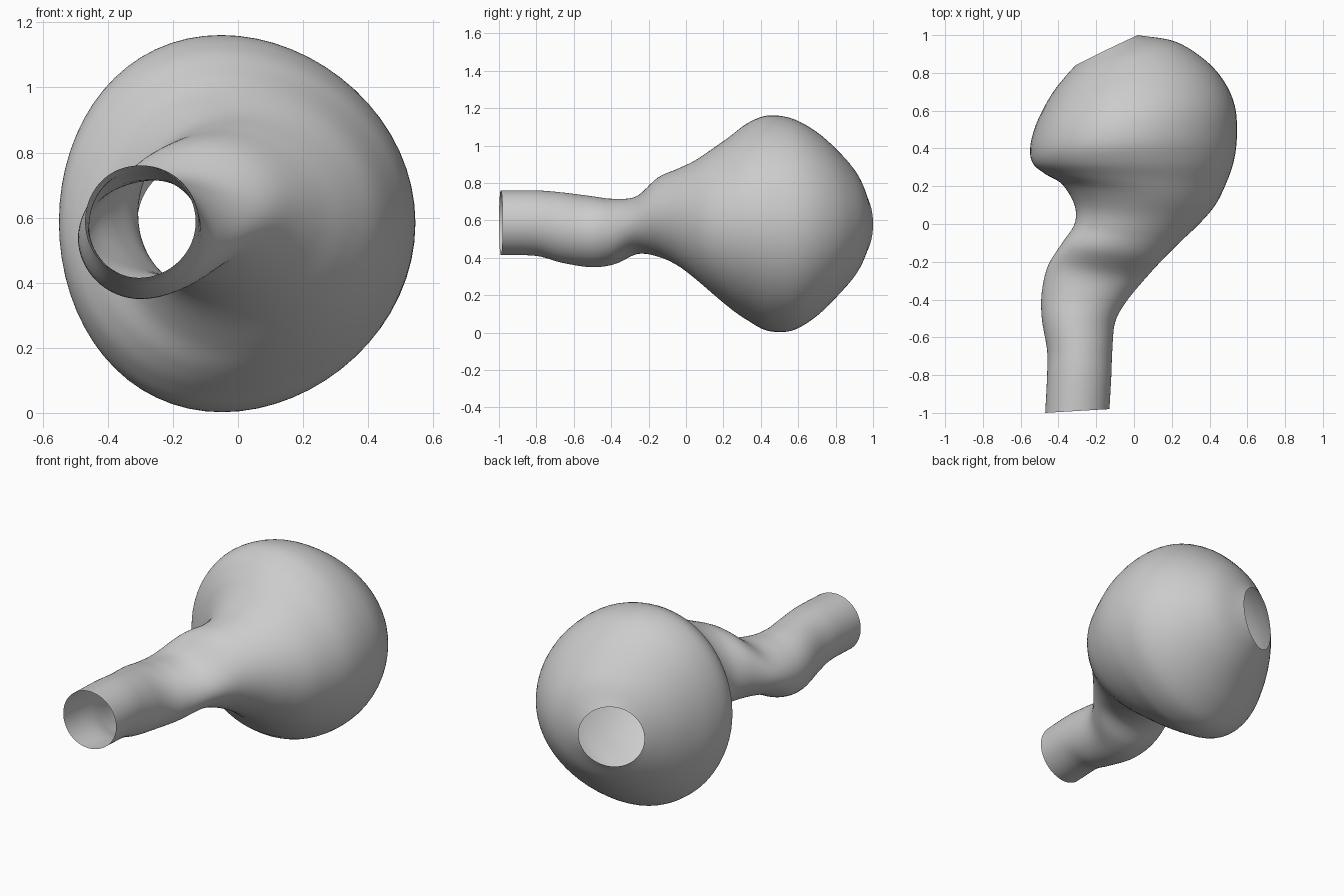
import bpy
import bmesh
from math import sin, cos, tau
from mathutils import Vector

SIDES = 64
STEPS = 6

default_cube = bpy.data.objects.get("Cube")
if default_cube:
    bpy.data.objects.remove(default_cube, do_unlink=True)

# One matte grey for the whole vessel
grey = bpy.data.materials.new("plain_grey")
grey.use_nodes = True
colour = (0.6, 0.6, 0.6, 1.0)
grey.diffuse_color = colour
grey.node_tree.nodes["Principled BSDF"].inputs["Base Color"].default_value = colour

# Cross-sections: right edge x y, left edge x y, lowest z, highest z
sections = [
    # straight open tube
    (-.47, -1, -.13, -.98, .415, .76),
    (-.46, -.8, -.12, -.8, .41, .76),
    (-.46, -.67, -.115, -.67, .375, .75),
    # bent neck
    (-.488, -.5, -.1, -.52, .35, .73),
    (-.488, -.36, -.04, -.41, .365, .715),
    (-.455, -.22, .05, -.3, .42, .73),
    (-.38, -.1, .15, -.19, .405, .83),
    (-.315, 0, .25, -.09, .36, .875),
    (-.315, .1, .345, 0, .29, .92),
    # swollen bulb
    (-.38, .21, .43, .1, .2, .99),
    (-.47, .265, .49, .22, .125, 1.055),
    (-.535, .32, .53, .34, .065, 1.12),
    (-.55, .4, .545, .47, .01, 1.16),
    (-.525, .51, .535, .62, .01, 1.145),
    (-.475, .62, .48, .75, .08, 1.08),
    (-.42, .71, .38, .865, .18, .99),
    (-.36, .785, .22, .965, .29, .88),
    # slanted back opening
    (-.31, .84, .02, 1, .4, .76),
]


def spline(a, b, c, d, t):
    """Smooth curve from b to c, guided by the neighbours a and d."""
    return b + (c - a) * t / 2 + (a * 2 - b * 5 + c * 4 - d) * t**2 / 2 \
        + (b * 3 - a - c * 3 + d) * t**3 / 2


def smooth_sections(rows):
    """Fill in cross-sections between the given ones."""
    rows = [Vector(row) for row in rows]
    padded = [rows[0] * 2 - rows[1]] + rows + [rows[-1] * 2 - rows[-2]]
    for i in range(len(rows) - 1):
        for step in range(STEPS):
            yield spline(*padded[i:i + 4], step / STEPS)
    yield rows[-1]


def add_ring(bm, section):
    """Elliptical ring, leaning slightly to the right where it is tall."""
    rx, ry, lx, ly, low, high = section
    centre = Vector((rx + lx, ry + ly, low + high)) / 2
    side = Vector((lx - rx, ly - ry, 0)) / 2
    rise = Vector((0, 0, high - low)) / 2
    lean = Vector((-.15 * rise.z**2, 0, 0))
    ring = []
    for i in range(SIDES):
        angle = tau * i / SIDES
        point = centre + side * cos(angle) + rise * sin(angle)
        ring.append(bm.verts.new(point + lean * sin(angle)**2))
    return ring


# Hollow skin, open at both ends
bm = bmesh.new()
rings = [add_ring(bm, section) for section in smooth_sections(sections)]
for near, far in zip(rings, rings[1:]):
    for i in range(SIDES):
        j = (i + 1) % SIDES
        bm.faces.new((near[i], near[j], far[j], far[i]))
for face in bm.faces:
    face.smooth = True

# Make the skin face outward
bm.normal_update()
bm.faces.ensure_lookup_table()
probe = max(bm.faces, key=lambda face: face.calc_center_median().z)
if probe.normal.z < 0:
    bmesh.ops.reverse_faces(bm, faces=bm.faces[:])

mesh = bpy.data.meshes.new("hollow_bulb_and_neck")
bm.to_mesh(mesh)
bm.free()
mesh.materials.append(grey)
vessel = bpy.data.objects.new("hollow_bulb_and_neck", mesh)
bpy.context.collection.objects.link(vessel)
